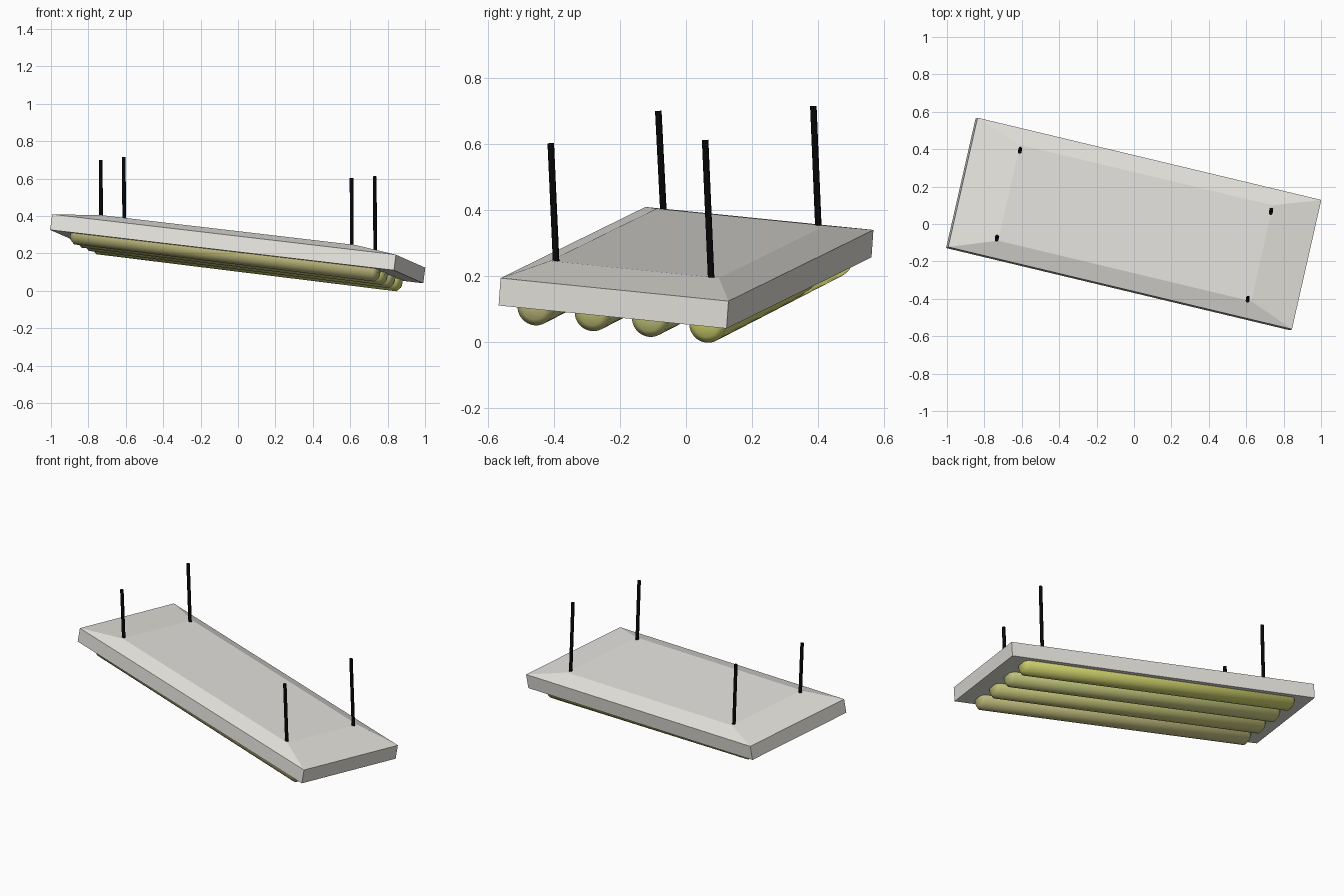
import bpy, bmesh, math
from mathutils import Vector, Matrix

if "Cube" in bpy.data.objects:
    bpy.data.objects.remove(bpy.data.objects["Cube"])

# Tilted frame of the lamp; local origin is the centre of the upper rim
ex = Vector((1.84, -0.44, -0.216)).normalized()
ey = Vector((0.16, 0.69, -0.07))
ey = (ey - ex * ey.dot(ex)).normalized()
ez = ex.cross(ey)
FRAME = Matrix((ex, ey, ez)).transposed().to_4x4()
FRAME.translation = Vector((0.004, 0.003, 0.266))

HX, HY = 0.951, 0.356      # housing half size
IX, IY = 0.70, 0.264       # raised top panel half size
DEPTH, RISE = 0.084, 0.033


def material(name, color):
    m = bpy.data.materials.new(name)
    m.diffuse_color = color
    m.use_nodes = True
    m.node_tree.nodes["Principled BSDF"].inputs["Base Color"].default_value = m.diffuse_color
    return m


def add(name, bm, matrix, mat):
    bmesh.ops.recalc_face_normals(bm, faces=bm.faces)
    me = bpy.data.meshes.new(name)
    bm.to_mesh(me)
    bm.free()
    ob = bpy.data.objects.new(name, me)
    bpy.context.collection.objects.link(ob)
    ob.matrix_world = matrix
    me.materials.append(mat)
    return ob


def cylinder(radius, length, sides, bevel=0.0):
    bm = bmesh.new()
    bmesh.ops.create_cone(bm, cap_ends=True, segments=sides, radius1=radius,
                          radius2=radius, depth=length)
    if bevel:
        rims = [e for e in bm.edges if abs(e.verts[0].co.z - e.verts[1].co.z) < 1e-6]
        bmesh.ops.bevel(bm, geom=rims, offset=bevel, segments=1, profile=0.5,
                        affect='EDGES')
    return bm


white = material("housing_white", (0.80, 0.785, 0.74, 1))
black = material("rod_black", (0.002, 0.002, 0.002, 1))

# Housing: shallow box with a raised, bevelled top panel
bm = bmesh.new()
rings = []
for hx, hy, z in ((HX, HY, -DEPTH), (HX, HY, 0), (IX, IY, RISE)):
    rings.append([bm.verts.new((sx * hx, sy * hy, z))
                  for sx, sy in ((-1, -1), (1, -1), (1, 1), (-1, 1))])
for lo, hi in zip(rings, rings[1:]):
    for i in range(4):
        j = (i + 1) % 4
        bm.faces.new((lo[i], lo[j], hi[j], hi[i]))
bm.faces.new(rings[0])
bm.faces.new(rings[-1])
add("housing", bm, FRAME, white)

# Four light tubes half sunk in the underside, from beige to yellow
tints = ((0.53, 0.50, 0.21, 1), (0.54, 0.54, 0.19, 1),
         (0.54, 0.56, 0.20, 1), (0.61, 0.63, 0.15, 1))
for i, tint in enumerate(tints):
    y = (i - 1.5) * 0.179
    place = (FRAME @ Matrix.Translation((0, y, -DEPTH - 0.004))
             @ Matrix.Rotation(math.pi / 2 + 0.006, 4, 'Y'))
    tube = add(f"light_tube_{i + 1}", cylinder(0.057, 1.70, 32, 0.02), place,
               material(f"tube_glow_{i + 1}", tint))
    for p in tube.data.polygons:
        p.use_smooth = True

# Four hanging rods, leaning slightly (base point, top point)
rods = (((-0.732, -0.068, 0.385), (-0.734, -0.084, 0.70)),
        ((-0.608, 0.402, 0.33), (-0.611, 0.386, 0.715)),
        ((0.609, -0.393, 0.225), (0.607, -0.410, 0.602)),
        ((0.734, 0.077, 0.175), (0.731, 0.058, 0.612)))
for i, (a, b) in enumerate(rods):
    a, b = Vector(a), Vector(b)
    d = b - a
    place = Matrix.Translation((a + b) / 2) @ d.to_track_quat('Z', 'Y').to_matrix().to_4x4()
    add(f"hanging_rod_{i + 1}", cylinder(0.01, d.length, 12), place, black)
